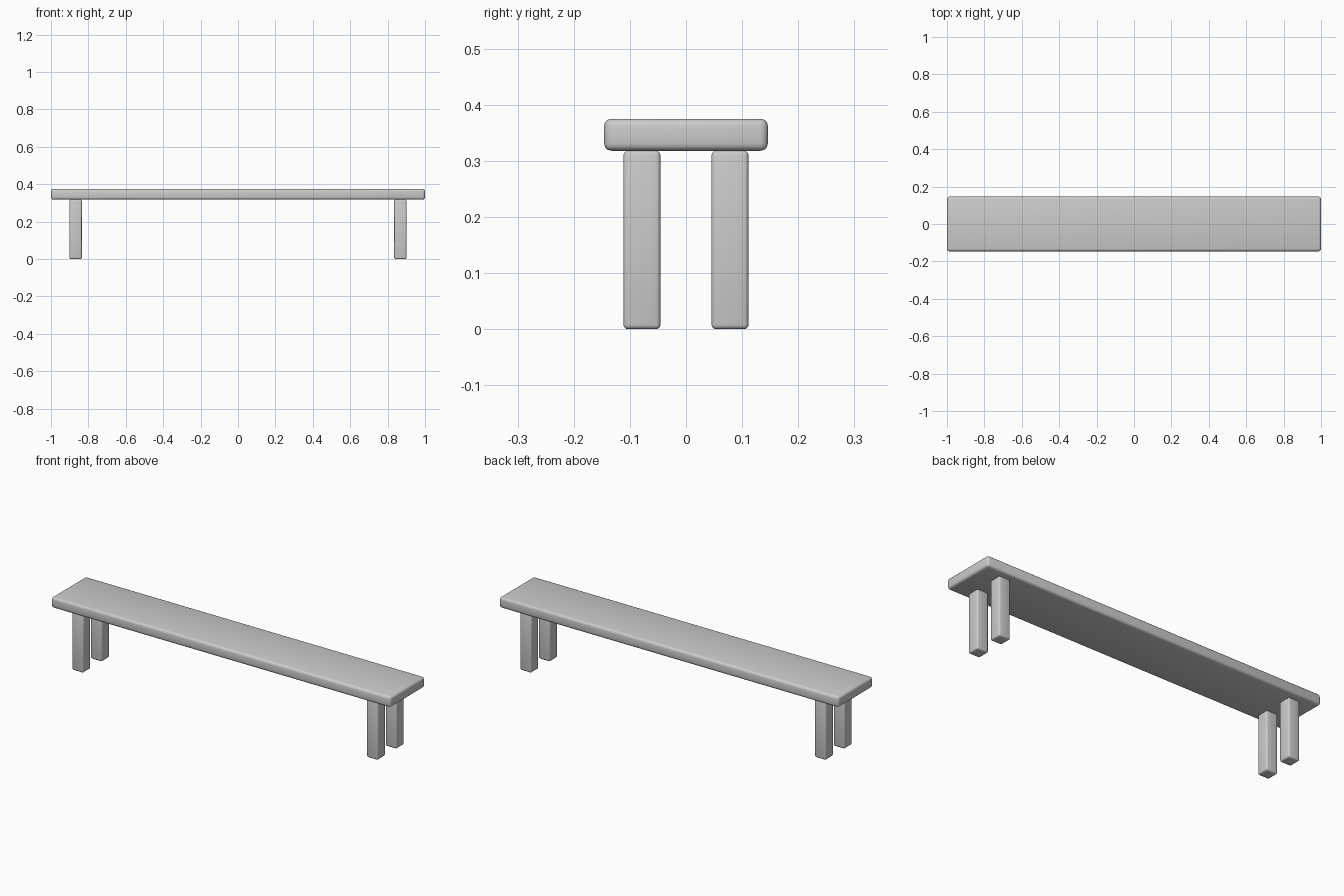
import bpy
import math

# Remove the default cube
default = bpy.data.objects.get("Cube")
if default:
    bpy.data.objects.remove(default, do_unlink=True)

# Single plain grey finish
GREY = (0.6, 0.6, 0.6, 1.0)
grey = bpy.data.materials.new("plain_grey")
grey.use_nodes = True
grey.diffuse_color = GREY
grey.node_tree.nodes["Principled BSDF"].inputs["Base Color"].default_value = GREY


def rounded_box(name, center, size, radius):
    """Box with softly rounded edges and smooth shading."""
    bpy.ops.mesh.primitive_cube_add(size=1, location=center)
    box = bpy.context.object
    box.name = name
    box.scale = size
    bpy.ops.object.transform_apply(location=False, rotation=False, scale=True)
    bevel = box.modifiers.new("rounded_edges", "BEVEL")
    bevel.width = radius
    bevel.segments = 3
    bpy.ops.object.modifier_apply(modifier=bevel.name)
    box.data.materials.append(grey)
    bpy.ops.object.shade_smooth_by_angle(angle=math.radians(40))
    return box


# Long seat plank
SEAT_BOTTOM, SEAT_TOP = 0.318, 0.375
rounded_box("seat", (0, 0, (SEAT_BOTTOM + SEAT_TOP) / 2),
            (2.0, 0.292, SEAT_TOP - SEAT_BOTTOM), 0.013)

# Four square legs, a pair near each end
LEG_WIDTH = 0.066
for x_side, x_name in ((1, "left"), (-1, "right")):
    for y_side, y_name in ((-1, "front"), (1, "back")):
        rounded_box(f"{y_name}_{x_name}_leg",
                    (x_side * 0.868, y_side * 0.0785, SEAT_BOTTOM / 2),
                    (LEG_WIDTH, LEG_WIDTH, SEAT_BOTTOM), 0.008)
